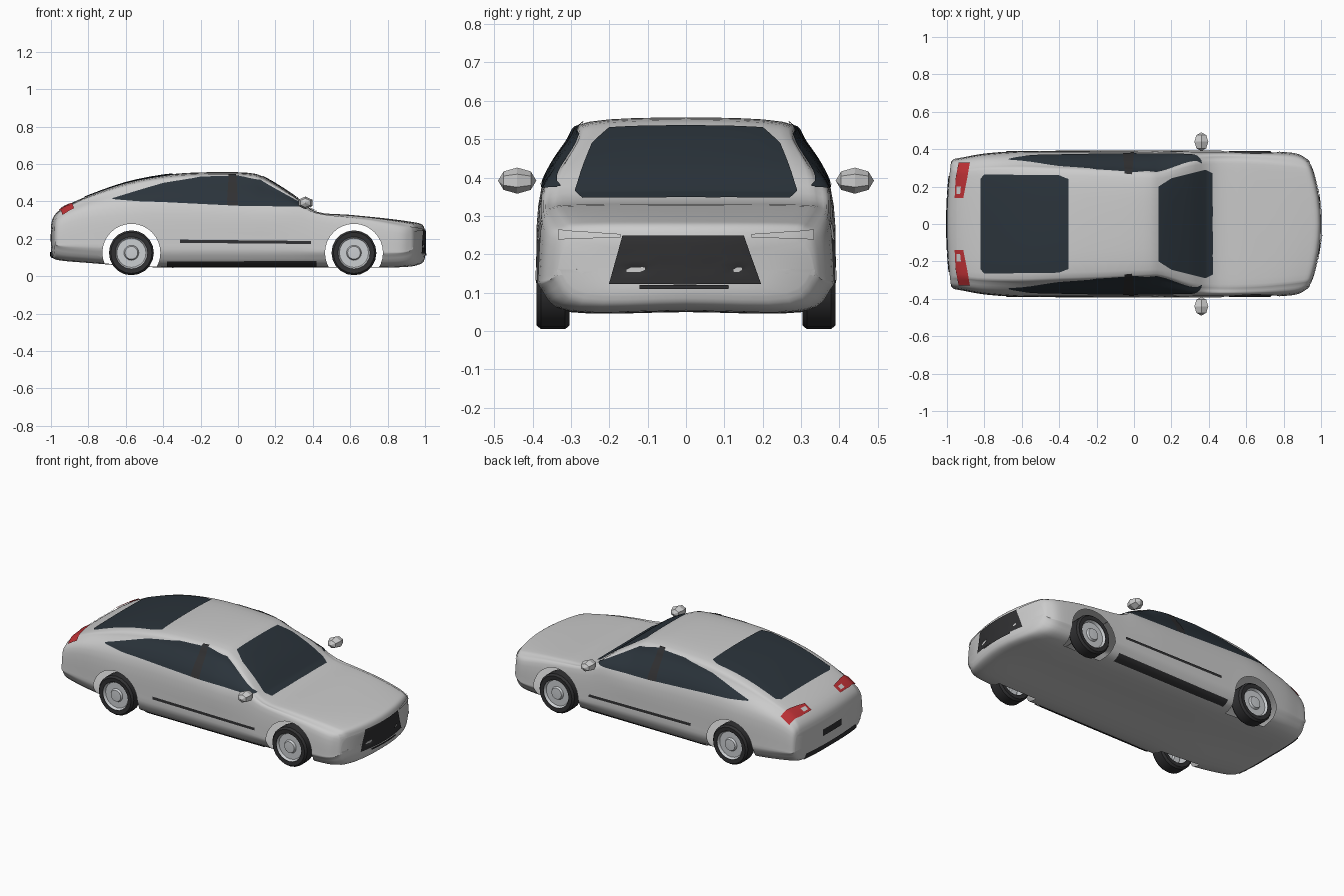
import bpy, bmesh, math
from mathutils import Vector, Matrix
from mathutils.bvhtree import BVHTree

if "Cube" in bpy.data.objects:
    bpy.data.objects.remove(bpy.data.objects["Cube"])


def material(name, r, g, b):
    m = bpy.data.materials.new(name)
    m.diffuse_color = (r, g, b, 1)
    m.use_nodes = True
    m.node_tree.nodes["Principled BSDF"].inputs["Base Color"].default_value = m.diffuse_color
    return m


GLASS = material("dark_glass", .024, .034, .044)
BLACK = material("black_plastic", .03, .03, .032)
RED = material("red_lens", .5, .03, .035)
RIM = material("rim_metal", .6, .62, .64)
LENS = material("clear_lens", .75, .75, .75)


def add_object(name, bm, mat=None, smooth=True, angle=40):
    bmesh.ops.recalc_face_normals(bm, faces=bm.faces)
    me = bpy.data.meshes.new(name)
    bm.to_mesh(me)
    bm.free()
    ob = bpy.data.objects.new(name, me)
    bpy.context.collection.objects.link(ob)
    if mat:
        me.materials.append(mat)
    if smooth:
        shade(ob, angle)
    return ob


def shade(ob, angle):
    bpy.ops.object.select_all(action='DESELECT')
    ob.select_set(True)
    bpy.context.view_layer.objects.active = ob
    bpy.ops.object.shade_smooth_by_angle(angle=math.radians(angle))


def spline(a, b, c, d, t):
    # Catmull-Rom through b and c
    return [.5 * (2*q + (r-p)*t + (2*p-5*q+4*r-s)*t*t + (3*q-p-3*r+s)*t**3)
            for p, q, r, s in zip(a, b, c, d)]


def smooth_path(pts, first, last, n):
    p = [first] + list(pts) + [last]
    out = [spline(*p[i:i+4], k/n) for i in range(len(pts)-1) for k in range(n)]
    return out + [list(pts[-1])]


# Body stations: x, half width, floor, belt line, top, roof half width
STATIONS = [
    (-1.0, .33, .11, .25, .27, .25), (-.985, .345, .095, .28, .32, .25),
    (-.93, .355, .085, .31, .37, .25), (-.8, .375, .075, .345, .43, .26),
    (-.6, .39, .06, .365, .50, .265), (-.4, .39, .05, .375, .54, .26),
    (-.2, .39, .05, .375, .555, .255), (.05, .39, .05, .37, .553, .245),
    (.15, .39, .05, .365, .523, .245), (.3, .39, .05, .355, .43, .28),
    (.42, .39, .05, .32, .345, .29), (.6, .39, .05, .295, .328, .29),
    (.8, .385, .05, .27, .308, .28), (.93, .375, .055, .25, .29, .27),
    (.985, .35, .07, .235, .276, .26), (1.0, .335, .10, .20, .24, .25)]


def section(hw, zb, belt, top, rhw):
    d = top - belt
    half = [(0, zb), (.78*hw, zb), (.98*hw, zb+.06), (hw, zb+.45*(belt-zb)),
            (.965*hw, belt), (min(1.2*rhw, .93*hw), belt+.68*d), (rhw, top-.06*d), (0, top)]
    half = smooth_path(half, (-half[1][0], zb), (-rhw, half[6][1]), 4)
    return half + [(-y, z) for y, z in reversed(half[1:-1])]


def bend(x, y):
    # bow the nose and the tail in plan
    b = .085*max(0, (x-.7)/.3) - .03*max(0, (-x-.8)/.2)
    return x - b*(y/.39)**2


def end_rings(x, ring):
    zm = (min(z for y, z in ring) + max(z for y, z in ring))/2
    return [(x, [(y*s, zm+(z-zm)*s) for y, z in ring]) for s in (.03, .35, .7)]


rings = [(s[0], section(*s[1:])) for s in smooth_path(STATIONS, STATIONS[0], STATIONS[-1], 4)]
rings = end_rings(*rings[0]) + rings + end_rings(*rings[-1])[::-1]
bm = bmesh.new()
loops = [[bm.verts.new((bend(x, y), y, z)) for y, z in r] for x, r in rings]
n = len(loops[0])
for a, b in zip(loops, loops[1:]):
    for i in range(n):
        bm.faces.new((a[i], a[(i+1) % n], b[(i+1) % n], b[i]))
bm.faces.new(loops[0])
bm.faces.new(loops[-1])
bmesh.ops.recalc_face_normals(bm, faces=bm.faces)
SKIN = BVHTree.FromBMesh(bm)
body = add_object("body_shell", bm, smooth=False)

# Wheel arches, cut open into the hollow shell
WHEELS = [(-.57, 1), (-.57, -1), (.62, 1), (.62, -1)]
WZ, ARCH = .125, .155
bm = bmesh.new()
for x, s in WHEELS:
    m = Matrix.Translation((x, s*.4, WZ)) @ Matrix.Rotation(math.pi/2, 4, 'X')
    bmesh.ops.create_cone(bm, cap_ends=True, segments=32, radius1=ARCH, radius2=ARCH, depth=.24, matrix=m)
cutter = add_object("arch_cutter", bm, smooth=False)
cutter.hide_render = True
mod = body.modifiers.new("arches", 'BOOLEAN')
mod.operation, mod.solver, mod.object = 'DIFFERENCE', 'EXACT', cutter
dg = bpy.context.evaluated_depsgraph_get()
mesh = bpy.data.meshes.new_from_object(body.evaluated_get(dg))
body.modifiers.clear()
body.data = mesh
bpy.data.objects.remove(cutter)
bm = bmesh.new()
bm.from_mesh(mesh)
lining = [f for f in bm.faces if abs(f.calc_center_median().y) > .275 and any(
    all(math.hypot(v.co.x-x, v.co.z-WZ) < ARCH+.001 for v in f.verts) for x, s in WHEELS)]
lining += [f for f in bm.faces if all(abs(abs(v.co.y)-.28) < 1e-4 for v in f.verts)]
bmesh.ops.delete(bm, geom=list(set(lining)), context='FACES')
bm.to_mesh(mesh)
bm.free()
shade(body, 45)

# Panels are ruled between two outlines and laid on the body skin
RAYS = {
    "left": lambda u, v: ((u, 2, v), (0, -1, 0)), "right": lambda u, v: ((u, -2, v), (0, 1, 0)),
    "top": lambda u, v: ((u, v, 2), (0, 0, -1)),
    "front": lambda u, v: ((2, u, v), (-1, 0, 0)), "back": lambda u, v: ((-2, u, v), (1, 0, 0))}


def panel(name, a, b, view, mat, lift=.004, k=6, rows=10):
    dense = lambda p: [Vector(p[i]).lerp(Vector(p[i+1]), j/k) for i in range(len(p)-1)
                       for j in range(k)] + [Vector(p[-1])]
    bm = bmesh.new()
    grid = []
    for p, q in zip(dense(a), dense(b)):
        col = []
        for r in range(rows+1):
            o, d = RAYS[view](*p.lerp(q, r/rows))
            hit, nor, _, _ = SKIN.ray_cast(Vector(o), Vector(d))
            col.append(bm.verts.new(hit + nor*lift) if hit else None)
        grid.append(col)
    for c, e in zip(grid, grid[1:]):
        for r in range(rows):
            quad = (c[r], c[r+1], e[r+1], e[r])
            if all(quad):
                bm.faces.new(quad)
    return add_object(name, bm, mat)


# Windscreen and rear window
panel("windscreen", [(.13, -.2), (.2, -.245), (.38, -.29), (.42, -.27)],
      [(.13, .2), (.2, .245), (.38, .29), (.42, .27)], "top", GLASS, rows=16)
panel("rear_window", [(-.82, -.24), (-.8, -.265), (-.4, -.26), (-.35, -.24)],
      [(-.82, .24), (-.8, .265), (-.4, .26), (-.35, .24)], "top", GLASS, rows=16)

# Side glass, pillar, trim and sill on both sides
for side in ("left", "right"):
    panel(side + "_side_window",
          [(-.67, .41), (-.55, .40), (-.4, .395), (-.2, .385), (0, .375), (.15, .373), (.28, .37), (.36, .372)],
          [(-.67, .415), (-.55, .452), (-.4, .497), (-.2, .53), (0, .535), (.12, .513), (.22, .455), (.36, .376)],
          side, GLASS)
    panel(side + "_door_pillar", [(-.06, .378), (.0, .375)], [(-.05, .54), (-.01, .54)], side, BLACK, .007)
    panel(side + "_trim_strip", [(-.31, .178), (.39, .172)], [(-.31, .195), (.39, .188)], side, BLACK, .006, 24, 2)
    panel(side + "_sill", [(-.38, .055), (.42, .055)], [(-.38, .08), (.42, .085)], side, BLACK, .005, 24, 3)

# Grille, number plates and bumper insert
panel("grille", [(-.2, .122), (.195, .122)], [(-.165, .248), (.15, .248)], "front", BLACK, .005, 16)
panel("front_plate_bar", [(-.12, .11), (.11, .11)], [(-.12, .12), (.11, .12)], "front", BLACK, .009, 12, 2)
panel("rear_plate", [(-.09, .185), (.09, .185)], [(-.09, .225), (.09, .225)], "back", BLACK, .005, 8, 4)
panel("rear_bumper_insert", [(-.26, .10), (.26, .10)], [(-.24, .13), (.24, .13)], "back", BLACK, .005, 20, 3)
panel("rear_lid_strip", [(-.945, -.14), (-.945, .14)], [(-.935, -.14), (-.935, .14)], "top", LENS, .004, 10, 2)

# Lamps
for s, side in ((1, "left"), (-1, "right")):
    panel(side + "_headlight", [(s*.17, .243), (s*.33, .238)], [(s*.17, .252), (s*.33, .262)],
          "front", LENS, .005, 8, 3)
    panel(side + "_tail_light", [(-.955, s*.14), (-.95, s*.24), (-.935, s*.325)],
          [(-.91, s*.14), (-.89, s*.24), (-.875, s*.325)], "top", RED, .006)
    panel(side + "_reverse_lamp", [(-.945, s*.16), (-.943, s*.2)],
          [(-.925, s*.16), (-.921, s*.2)], "top", LENS, .009, 4, 3)

# Faceted door mirrors
for s, side in ((1, "left"), (-1, "right")):
    bm = bmesh.new()
    bmesh.ops.create_uvsphere(bm, u_segments=6, v_segments=4, radius=1,
                              matrix=Matrix.Translation((.36, s*.44, .392)) @ Matrix.Diagonal((.043, .05, .034, 1))
                              @ Matrix.Rotation(math.pi/2, 4, 'X'))
    add_object(side + "_mirror", bm, smooth=False)


# Wheels are turned profiles of radius and y
def lathe(name, profile, x, s, mat, seg, closed):
    bm = bmesh.new()
    vs = [bm.verts.new((x + r, s*y, WZ)) for r, y in profile]
    es = [bm.edges.new(p) for p in zip(vs, vs[1:])]
    if closed:
        es.append(bm.edges.new((vs[-1], vs[0])))
    bmesh.ops.spin(bm, geom=vs + es, cent=(x, 0, WZ), axis=(0, 1, 0), angle=2*math.pi, steps=seg)
    bmesh.ops.remove_doubles(bm, verts=bm.verts, dist=1e-4)
    return add_object(name, bm, mat, angle=35)


TYRE = [(.086, .305), (.11, .303), (.12, .315), (.12, .378), (.11, .39), (.086, .388)]
HUB = [(.086, .31), (.082, .34), (.086, .386), (.078, .372), (.04, .372), (.034, .384), (0, .386)]
for x, s in WHEELS:
    label = ("front" if x > 0 else "rear") + ("_left" if s > 0 else "_right")
    lathe(label + "_tyre", TYRE, x, s, BLACK, 20, True)
    lathe(label + "_rim", HUB, x, s, RIM, 20, False)
